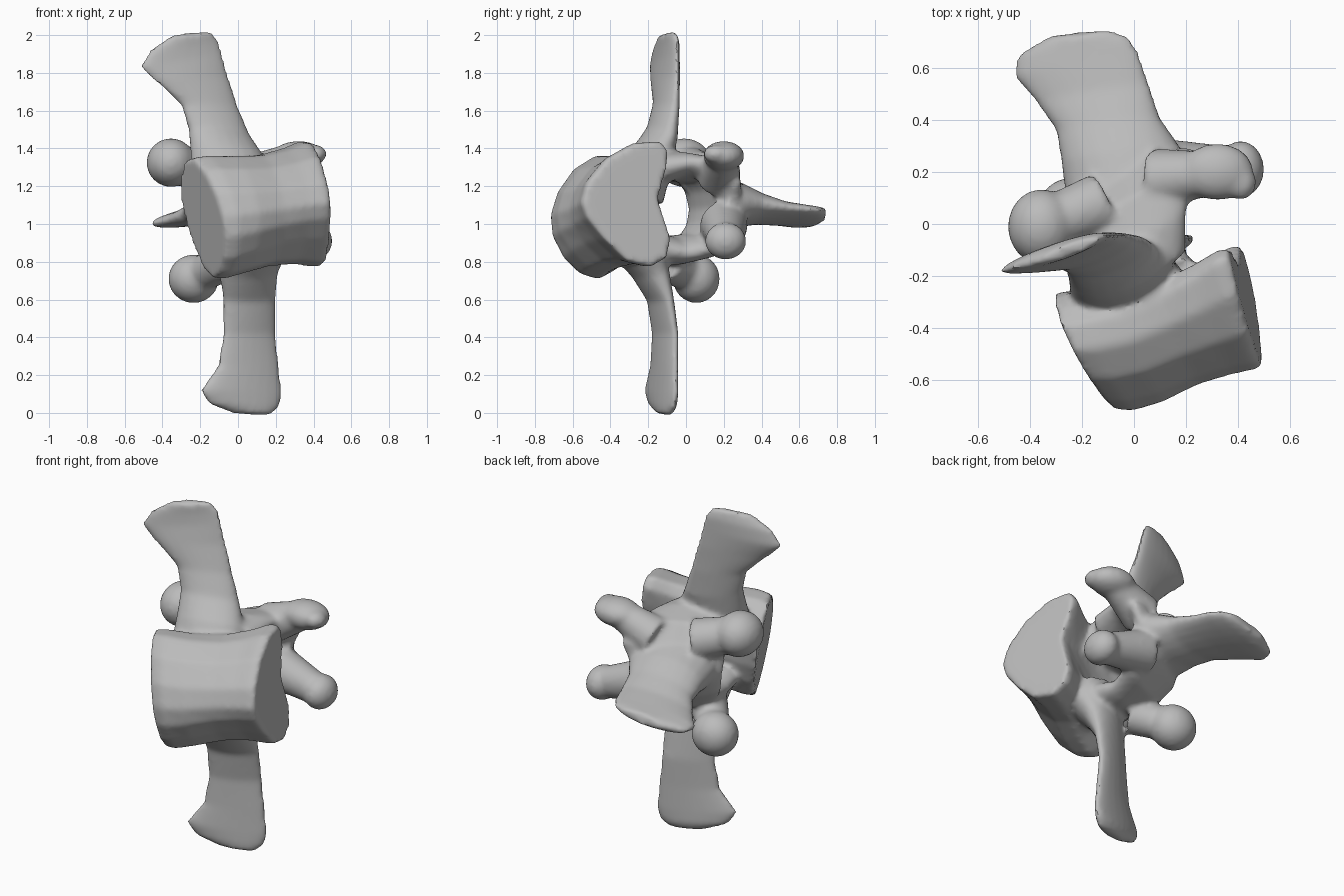
import bpy, bmesh, math
from mathutils import Vector, Matrix

cube = bpy.data.objects.get("Cube")
if cube:
    bpy.data.objects.remove(cube, do_unlink=True)

bone = bpy.data.materials.new("bone_grey")
bone.use_nodes = True
bone.diffuse_color = (0.5, 0.5, 0.5, 1)
shader = bone.node_tree.nodes["Principled BSDF"]
shader.inputs["Base Color"].default_value = bone.diffuse_color
shader.inputs["Roughness"].default_value = 0.8

bm = bmesh.new()


def skin(rings):
    """Close a list of equal point rings into a solid."""
    rows = [[bm.verts.new(point) for point in ring] for ring in rings]
    count = len(rows[0])
    faces = [bm.faces.new((row[i], row[(i + 1) % count], after[(i + 1) % count], after[i]))
             for row, after in zip(rows, rows[1:]) for i in range(count)]
    faces += [bm.faces.new(rows[0][::-1]), bm.faces.new(rows[-1])]
    bmesh.ops.recalc_face_normals(bm, faces=faces)


def blade(sections, sides=20):
    """Flattened loft: each section is two edge points and a half thickness."""
    data = [(Vector(a), Vector(b), thick) for a, b, thick in sections]
    mids = [(a + b) / 2 for a, b, thick in data]
    turns = [math.tau * k / sides for k in range(sides)]
    rings = []
    for i, (a, b, thick) in enumerate(data):
        across = (b - a) / 2
        along = mids[min(i + 1, len(mids) - 1)] - mids[max(i - 1, 0)]
        normal = along.cross(across).normalized() * thick
        rings.append([mids[i] + across * math.cos(t) + normal * math.sin(t) for t in turns])
    skin(rings)


def knob(centre, size, root, root_radius, neck_radius):
    """Rounded joint knob with a tapering neck reaching back to the arch."""
    tip, base = Vector(centre), Vector(root)
    placement = Matrix.Translation(tip) @ Matrix.Diagonal((*size, 1))
    bmesh.ops.create_icosphere(bm, subdivisions=3, radius=1, matrix=placement)
    side = (tip - base).cross(Vector((0, 0, 1))).normalized()
    blade([(p - side * radius, p + side * radius, radius)
           for p, radius in ((base, root_radius), (tip, neck_radius))])


# Vertebral body: end outlines (forward, up) blended along a slanted axis
right_end = [(.0, .08), (.02, .17), (.07, .25), (.15, .31), (.25, .32), (.37, .25),
             (.46, .13), (.5, .01), (.49, -.1), (.43, -.21), (.34, -.29), (.24, -.32),
             (.14, -.27), (.07, -.16), (.02, -.04)]
left_end = [(.07, .04), (.03, .17), (.01, .28), (.05, .34), (.2, .33), (.35, .25),
            (.46, .12), (.49, .01), (.46, -.07), (.37, -.18), (.24, -.3), (.11, -.33),
            (.02, -.28), (.0, -.18), (.04, -.06)]
# Each station: rear point, forward direction, scale, sideways lean, blend
stations = [((-.29, -.26, 1.03), (.42, -.9), 1.0, -.17, 0),
            ((-.21, -.25, 1.035), (.4, -.92), 1.02, -.14, .1),
            ((-.06, -.24, 1.05), (.36, -.93), .96, -.1, .3),
            ((.1, -.2, 1.07), (.33, -.94), .9, -.08, .6),
            ((.24, -.14, 1.09), (.3, -.96), .93, -.08, .85),
            ((.34, -.09, 1.1), (.26, -.96), 1.0, -.09, 1),
            ((.39, -.08, 1.1), (.22, -.97), .98, -.1, 1)]
body = []
for (x, y, z), (dx, dy), scale, lean, blend in stations:
    outline = [Vector(r).lerp(Vector(l), blend) * scale for r, l in zip(right_end, left_end)]
    body.append([Vector((x + f * dx + lean * h, y + f * dy, z + h)) for f, h in outline])
skin(body)

# Upper transverse process
blade([((-.24, -.32, 1.15), (.2, -.2, 1.15), .14),
       ((-.25, -.23, 1.36), (.13, -.13, 1.36), .11),
       ((-.26, -.18, 1.5), (.06, -.07, 1.47), .07),
       ((-.3, -.16, 1.63), (.0, -.05, 1.62), .05),
       ((-.43, -.18, 1.75), (-.05, -.04, 1.78), .042),
       ((-.52, -.185, 1.83), (-.08, -.04, 1.9), .038),
       ((-.47, -.17, 1.92), (-.1, -.04, 1.97), .034),
       ((-.35, -.14, 2.0), (-.14, -.06, 2.02), .026)])

# Lower transverse process, a thin plate angled across the axis
blade([((-.12, -.34, .92), (.28, -.2, .92), .15),
       ((-.1, -.25, .75), (.21, -.13, .75), .09),
       ((-.08, -.19, .6), (.2, -.08, .6), .05),
       ((-.08, -.17, .42), (.2, -.05, .42), .04),
       ((-.11, -.18, .25), (.22, -.05, .25), .04),
       ((-.2, -.21, .12), (.235, -.05, .1), .045),
       ((-.16, -.19, .05), (.22, -.06, .03), .045),
       ((-.03, -.15, .0), (.17, -.09, -.015), .03)])


def arch_edge(x, y, z, squeeze):
    """Canal edge point, slanted along the body axis and narrowed by squeeze."""
    return (x, y + .55 * x, 1.06 + (z - 1.06) * squeeze)


# Neural arch: a band curling around the canal from pedicle to pedicle
arch = [(-.22, 1.3, -.2, .2, .1), (-.07, 1.33, -.2, .2, .075), (.07, 1.31, -.24, .24, .07),
        (.15, 1.22, -.27, .24, .075), (.18, 1.08, -.27, .17, .075), (.15, .96, -.25, .22, .075),
        (.07, .87, -.2, .2, .07), (-.07, .84, -.17, .17, .075), (-.22, .86, -.15, .2, .09)]
blade([(arch_edge(right, y, z, .82), arch_edge(left, y, z, 1), thick)
       for y, z, right, left, thick in arch])

# Spinous process, with a thick root fanning into the arch
blade([((-.26, .08, 1.09), (.2, .22, 1.12), .16),
       ((-.28, .24, 1.08), (.17, .31, 1.12), .12),
       ((-.3, .36, 1.05), (.1, .41, 1.11), .08),
       ((-.38, .47, 1.02), (.06, .54, 1.09), .055),
       ((-.465, .57, 1.0), (.02, .66, 1.08), .047),
       ((-.45, .65, 1.0), (-.02, .72, 1.075), .04),
       ((-.33, .72, 1.03), (-.09, .745, 1.07), .03)])

# Rear joint knobs on the right
knob((-.355, -.01, 1.325), (.13, .145, .13), (-.12, .08, 1.26), .12, .1)
knob((-.235, .055, .71), (.135, .125, .13), (-.08, -.1, .8), .11, .085)

# Forward joint knobs on the left
knob((.32, .2, 1.36), (.14, .11, .08), (.08, .17, 1.25), .12, .08)
knob((.41, .16, 1.37), (.06, .07, .05), (.3, .2, 1.36), .06, .045)
knob((.41, .21, .91), (.09, .11, .1), (.1, .2, 1.0), .13, .085)

mesh = bpy.data.meshes.new("vertebra")
bm.to_mesh(mesh)
bm.free()
vertebra = bpy.data.objects.new("vertebra", mesh)
bpy.context.collection.objects.link(vertebra)

# Fuse the parts into one rounded surface
remesh = vertebra.modifiers.new("fuse", "REMESH")
remesh.mode = "VOXEL"
remesh.voxel_size = 0.015
soften = vertebra.modifiers.new("soften", "SMOOTH")
soften.factor = 0.5
soften.iterations = 8
bpy.context.view_layer.objects.active = vertebra
vertebra.select_set(True)
for name in ("fuse", "soften"):
    bpy.ops.object.modifier_apply(modifier=name)

vertebra.data.materials.clear()
vertebra.data.materials.append(bone)
bpy.ops.object.shade_smooth_by_angle(angle=math.radians(40))
